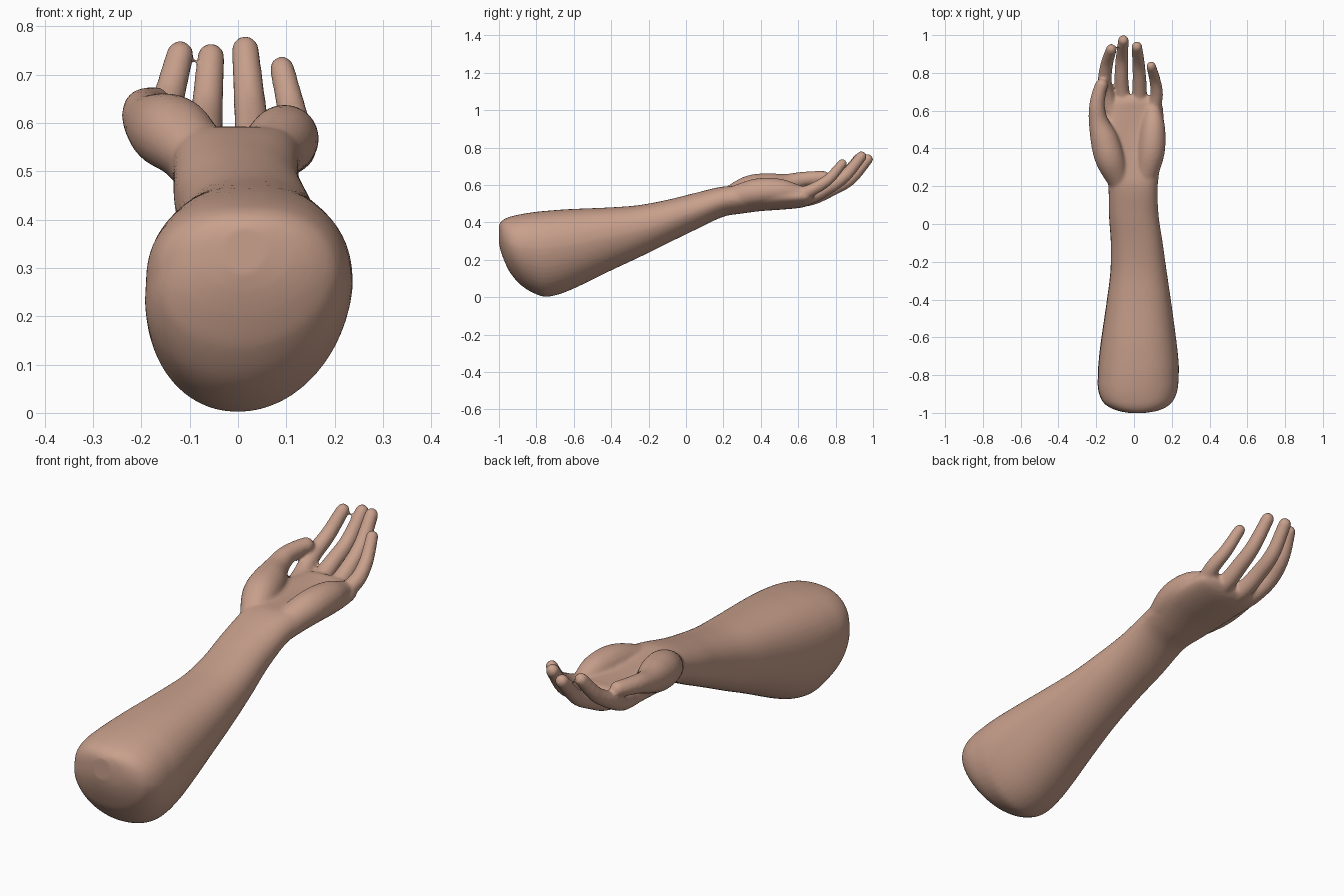
import bpy, bmesh, math
from mathutils import Vector

if "Cube" in bpy.data.objects:
    bpy.data.objects.remove(bpy.data.objects["Cube"])

skin = bpy.data.materials.new("skin")
skin.diffuse_color = (0.58, 0.35, 0.262, 1)
skin.use_nodes = True
skin.node_tree.nodes["Principled BSDF"].inputs["Base Color"].default_value = skin.diffuse_color

bm = bmesh.new()


def spline(ts, rows, steps):
    """Smooth curve through rows of values, placed at parameters ts."""
    n = len(rows)
    tan = []
    for i in range(n):
        a, b = max(i - 1, 0), min(i + 1, n - 1)
        tan.append([(q - p) / (ts[b] - ts[a]) for p, q in zip(rows[a], rows[b])])
    out = []
    for i in range(n - 1):
        h = ts[i + 1] - ts[i]
        for s in range(steps + (i == n - 2)):
            u = s / steps
            a, b = 2*u**3 - 3*u*u + 1, u**3 - 2*u*u + u
            c, d = 3*u*u - 2*u**3, u**3 - u*u
            out.append([a*p + b*h*m + c*q + d*h*k for p, q, m, k in
                        zip(rows[i], rows[i + 1], tan[i], tan[i + 1])])
    return out


def skin_rings(rings):
    """Close a stack of point rings into a solid."""
    vs = [[bm.verts.new(p) for p in r] for r in rings]
    n = len(vs[0])
    for a, b in zip(vs, vs[1:]):
        for i in range(n):
            j = (i + 1) % n
            bm.faces.new((a[i], a[j], b[j], b[i]))
    bm.faces.new(vs[0][::-1])
    bm.faces.new(vs[-1])


def section(y, x0, x1, zt, zb, m, cup, n=48):
    """Egg-shaped cross-section, with an optional hollow in the top."""
    xc, hw, zc = (x0 + x1) / 2, (x1 - x0) / 2, zb + (zt - zb) * m
    ring = []
    for i in range(n):
        a = 2 * math.pi * i / n
        c, s = math.cos(a), math.sin(a)
        e = 2 / 2.35 if s > 0 else 2 / 2.05
        u = math.copysign(abs(c) ** e, c)
        w = abs(s) ** e
        if s > 0:
            z = zc + (zt - zc) * w - cup * max(0, 1 - (u / 0.7) ** 2) * w
            x = xc + hw * u
        else:
            z = zc - (zc - zb) * w
            x = xc + hw * u - 0.12 * hw * w
        ring.append((x, y, z))
    return ring


def tube(points, squash=1.0):
    """Round-ended limb through points (x, y, z, radius)."""
    path = spline(range(len(points)), points, 8)
    cs = [Vector(p[:3]) for p in path]
    rs = [p[3] for p in path]
    d0, d1 = (cs[0] - cs[1]).normalized(), (cs[-1] - cs[-2]).normalized()
    caps = [math.radians(a) for a in (18, 36, 54, 70, 83)]
    stack = [(cs[0] + d0 * rs[0] * math.sin(a), -d0, rs[0] * math.cos(a)) for a in caps[::-1]]
    for i, c in enumerate(cs):
        d = (cs[min(i + 1, len(cs) - 1)] - cs[max(i - 1, 0)]).normalized()
        stack.append((c, d, rs[i]))
    stack += [(cs[-1] + d1 * rs[-1] * math.sin(a), d1, rs[-1] * math.cos(a)) for a in caps]
    rings = []
    for c, d, r in stack:
        side = d.cross(Vector((0, 0, 1))).normalized()
        up = side.cross(d)
        rings.append([c + side * r * math.cos(k * math.pi / 10)
                      + up * r * squash * math.sin(k * math.pi / 10) for k in range(20)])
    skin_rings(rings)


# Forearm and palm: y, left x, right x, top z, bottom z, widest height, hollow
arm = [
    (-1.0, -.03, .06, .385, .285, .5, 0), (-.99, -.08, .12, .402, .245, .5, 0),
    (-.97, -.13, .17, .418, .19, .5, 0), (-.94, -.165, .205, .43, .13, .52, 0),
    (-.88, -.188, .23, .444, .062, .54, 0), (-.8, -.19, .237, .456, .015, .56, 0),
    (-.74, -.187, .237, .462, .002, .57, 0), (-.63, -.175, .226, .47, .033, .56, 0),
    (-.4, -.142, .195, .48, .143, .54, 0), (-.25, -.124, .173, .492, .213, .52, 0),
    (-.1, -.122, .152, .52, .287, .5, 0), (.05, -.132, .13, .557, .36, .5, 0),
    (.2, -.135, .126, .597, .43, .5, .006), (.3, -.15, .138, .61, .447, .5, .022),
    (.4, -.16, .152, .607, .46, .5, .025), (.5, -.16, .16, .6, .467, .5, .022),
    (.6, -.16, .155, .59, .476, .5, .01), (.65, -.155, .143, .582, .487, .5, 0),
    (.68, -.13, .11, .568, .505, .5, 0)]
skin_rings([section(*r) for r in spline([r[0] for r in arm], arm, 6)])

# Heel of the thumb running into the thumb
tube([(-.08, .23, .53, .06), (-.125, .34, .572, .078), (-.155, .44, .588, .075),
      (-.187, .54, .607, .053), (-.196, .62, .628, .042), (-.186, .69, .637, .037),
      (-.172, .735, .641, .034)])
# Heel of the palm on the little finger side
tube([(.06, .25, .53, .062), (.09, .38, .562, .072), (.1, .5, .567, .066), (.1, .6, .555, .045)])

# Four fingers, each from knuckle to tip
fingers = [
    [(-.11, .56, .527), (-.137, .66, .548), (-.155, .755, .592), (-.143, .85, .652), (-.12, .925, .742)],
    [(-.05, .56, .522), (-.062, .67, .532), (-.067, .775, .575), (-.064, .88, .632), (-.056, .972, .737)],
    [(.02, .56, .522), (.028, .66, .537), (.029, .755, .583), (.024, .85, .647), (.015, .938, .752)],
    [(.085, .53, .53), (.107, .62, .552), (.12, .69, .583), (.11, .765, .632), (.091, .835, .713)]]
for k, f in enumerate(fingers):
    s = 0.9 if k == 3 else 1.0
    tube([(*p, r * s) for p, r in zip(f, (.046, .041, .037, .033, .0285))])

bmesh.ops.recalc_face_normals(bm, faces=bm.faces)
mesh = bpy.data.meshes.new("forearm_and_hand")
bm.to_mesh(mesh)
bm.free()
mesh.materials.append(skin)
obj = bpy.data.objects.new("forearm_and_hand", mesh)
bpy.context.collection.objects.link(obj)

# Fuse the parts into one soft skin
fuse = obj.modifiers.new("fuse", "REMESH")
fuse.mode = "VOXEL"
fuse.voxel_size = 0.008
fuse.use_smooth_shade = True
soft = obj.modifiers.new("soften", "SMOOTH")
soft.factor = 0.5
soft.iterations = 6
